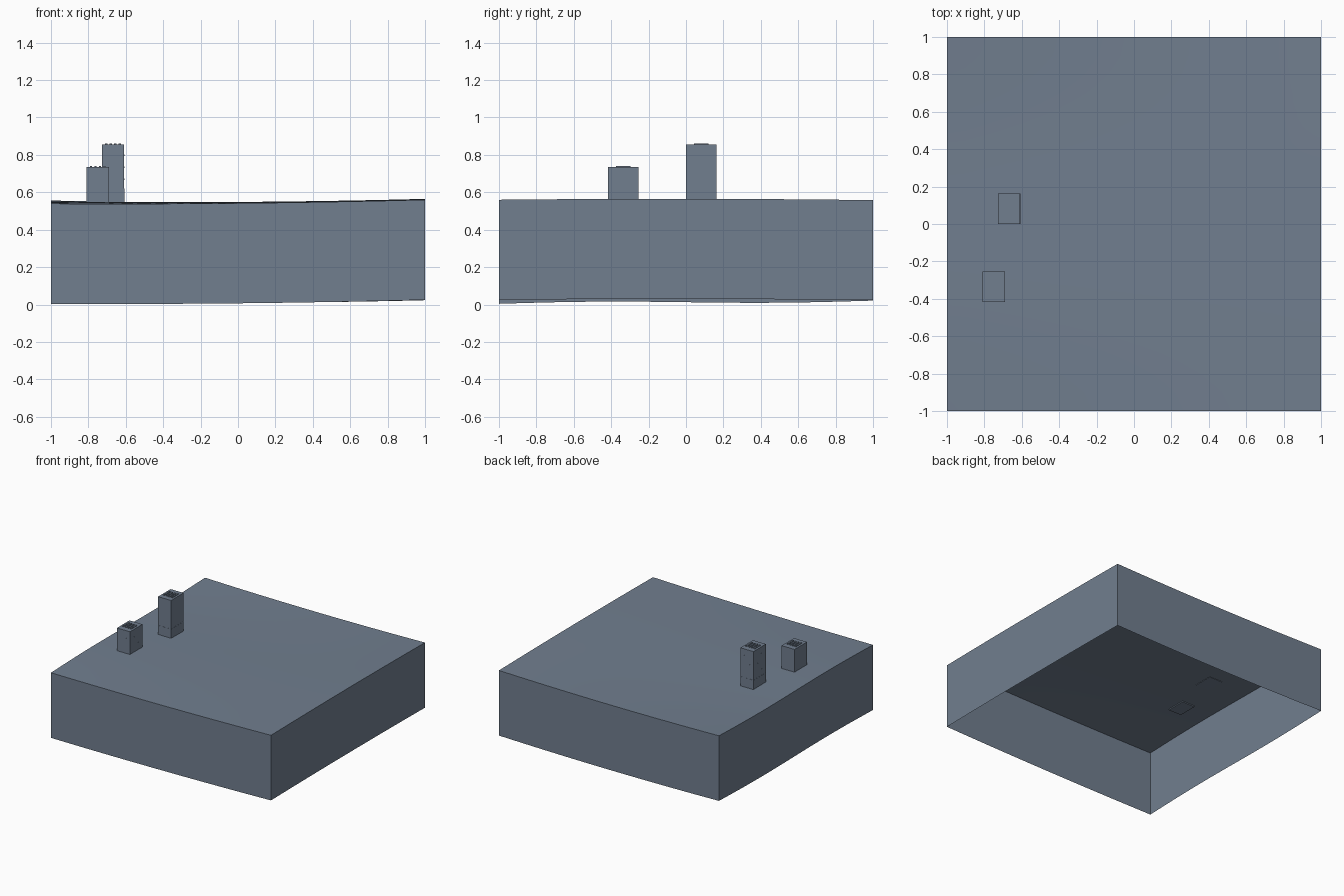
import bpy, bmesh, math
from mathutils import Matrix

cube = bpy.data.objects.get("Cube")
if cube:
    bpy.data.objects.remove(cube, do_unlink=True)

SLATE = (0.165, 0.21, 0.275, 1)
slate = bpy.data.materials.new("slate grey")
slate.use_nodes = True
slate.diffuse_color = SLATE
slate.node_tree.nodes["Principled BSDF"].inputs["Base Color"].default_value = SLATE

DEPTH = 0.535


def finish(bm, name):
    mesh = bpy.data.meshes.new(name)
    bm.to_mesh(mesh)
    bm.free()
    mesh.materials.append(slate)
    obj = bpy.data.objects.new(name, mesh)
    bpy.context.collection.objects.link(obj)
    return obj


def box(bm, low, high):
    size = [b - a for a, b in zip(low, high)]
    mid = [(a + b) / 2 for a, b in zip(low, high)]
    bmesh.ops.create_cube(bm, size=1, matrix=Matrix.Translation(mid) @ Matrix.Diagonal((*size, 1)))


def ground_height(x, y):
    """Gentle swell of the ground; the front right corner lies lowest."""
    u, v = (x + 1) / 2, (y + 1) / 2
    tilt = 0.004 + 0.021 * u + 0.017 * v - 0.019 * u * v
    sag = (0.008 + 0.004 * v) * (1 - x * x)
    ripple = -0.007 * math.sin(math.pi * y) * (1 - u)
    bump = 0.006 * u * (1 - y * y)
    return tilt - sag + ripple + bump


# Ground sheet with a skirt of walls, open below
bm = bmesh.new()
bmesh.ops.create_grid(bm, x_segments=20, y_segments=20, size=1)
for v in bm.verts:
    v.co.z = DEPTH + ground_height(v.co.x, v.co.y)
rim = [e for e in bm.edges if e.is_boundary]
skirt = bmesh.ops.extrude_edge_only(bm, edges=rim)["geom"]
for v in skirt:
    if isinstance(v, bmesh.types.BMVert):
        v.co.z -= DEPTH
bmesh.ops.recalc_face_normals(bm, faces=bm.faces[:])
ground = finish(bm, "ground_block")
bpy.ops.object.select_all(action="DESELECT")
ground.select_set(True)
bpy.context.view_layer.objects.active = ground
bpy.ops.object.shade_smooth_by_angle(angle=math.radians(30))


def tower(name, x, y, top, rows):
    hx, hy, base = 0.059, 0.081, 0.54
    # Shaft
    bm = bmesh.new()
    box(bm, (x - hx, y - hy, base), (x + hx, y + hy, top))
    finish(bm, name + "_shaft")

    # Slightly raised vent bars on the roof
    bm = bmesh.new()
    for i in range(4):
        bx = x + (i - 1.5) * 0.024
        box(bm, (bx - 0.006, y - 0.038, top - 0.002), (bx + 0.006, y + 0.038, top + 0.006))
    finish(bm, name + "_roof_vent")

    # Small staggered plates on all four walls
    bm = bmesh.new()
    for row in range(rows):
        z = 0.60 + row * 0.065
        shift = 0.025 if row % 2 else -0.025
        for s in (-1, 1):
            wx, wy = x + s * hx, y + s * hy
            box(bm, (x + shift - 0.008, wy - 0.001, z), (x + shift + 0.008, wy + 0.001, z + 0.008))
            box(bm, (wx - 0.001, y - shift - 0.008, z), (wx + 0.001, y - shift + 0.008, z + 0.008))
    finish(bm, name + "_wall_plates")


tower("tall_tower", -0.668, 0.082, 0.855, 4)
tower("short_tower", -0.75, -0.335, 0.735, 2)

# Low plinth around the tall tower
bm = bmesh.new()
box(bm, (-0.728, 0, 0.54), (-0.608, 0.164, 0.62))
finish(bm, "tall_tower_plinth")
